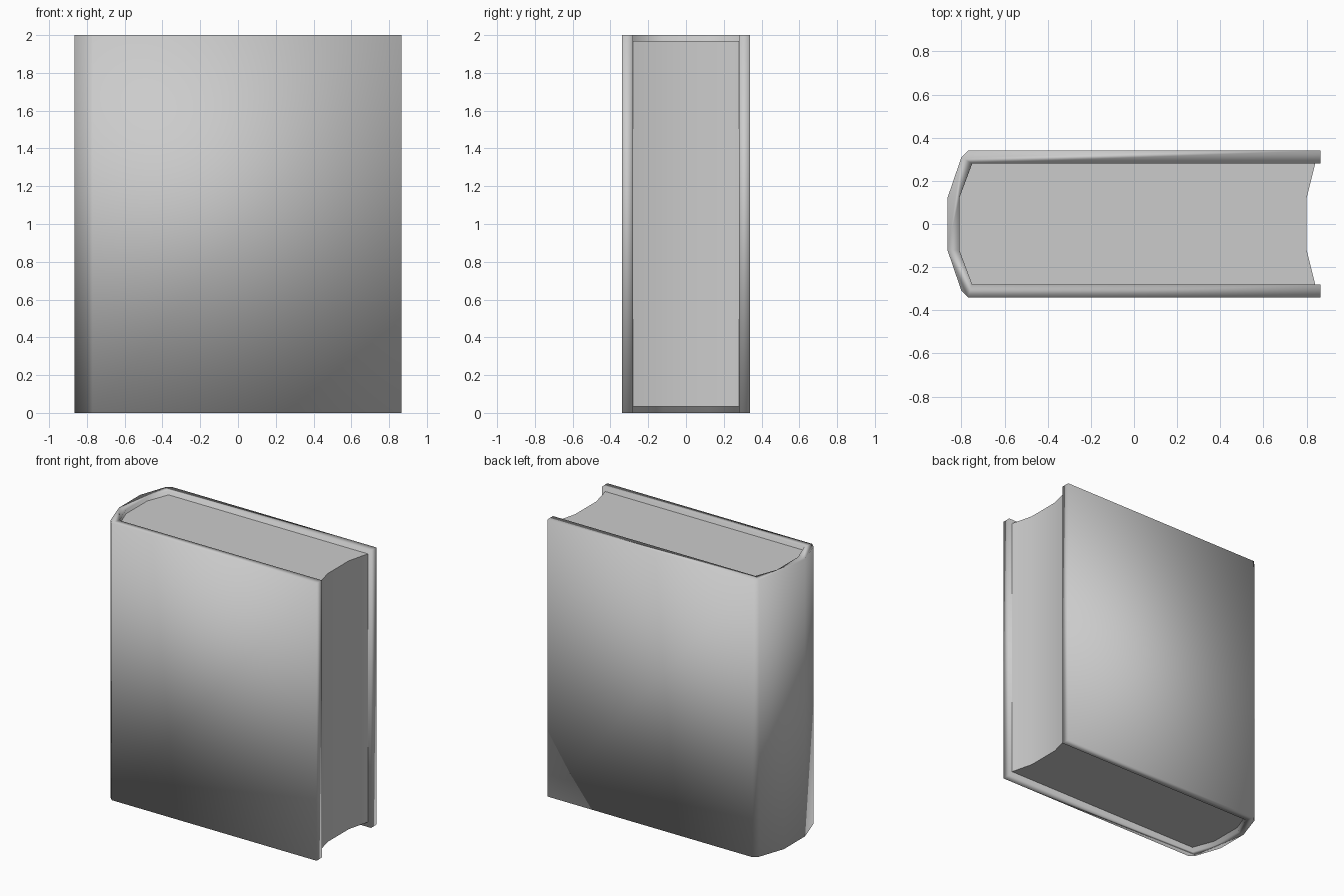
import bpy
import bmesh

cube = bpy.data.objects.get("Cube")
if cube:
    bpy.data.objects.remove(cube, do_unlink=True)

# One plain grey for the whole book
grey = bpy.data.materials.new("plain grey")
grey.use_nodes = True
colour = (0.6, 0.6, 0.6, 1)
grey.diffuse_color = colour
grey.node_tree.nodes["Principled BSDF"].inputs["Base Color"].default_value = colour


def mirrored(half):
    """Close a half outline by mirroring it across the y = 0 plane."""
    return half + [(x, -y) for x, y in reversed(half)]


def extrude_outline(name, outline, bottom, top):
    """Raise a closed outline into a solid between two heights."""
    bm = bmesh.new()
    base = bm.faces.new([bm.verts.new((x, y, bottom)) for x, y in outline])
    raised = bmesh.ops.extrude_face_region(bm, geom=[base], use_keep_orig=True)
    verts = [v for v in raised["geom"] if isinstance(v, bmesh.types.BMVert)]
    bmesh.ops.translate(bm, vec=(0, 0, top - bottom), verts=verts)
    bmesh.ops.recalc_face_normals(bm, faces=bm.faces)
    mesh = bpy.data.meshes.new(name)
    bm.to_mesh(mesh)
    bm.free()
    mesh.materials.append(grey)
    obj = bpy.data.objects.new(name, mesh)
    bpy.context.collection.objects.link(obj)
    return obj


# Wraparound cover: spine, both boards, softly shaded throughout
inner = [(-0.81, 0.12), (-0.75, 0.28), (0.865, 0.28)]
outer = [(0.865, 0.34), (-0.77, 0.34), (-0.80, 0.31), (-0.865, 0.12)]
cover = extrude_outline("cover", mirrored(inner + outer), 0, 2)
cover.data.shade_smooth()

# Page block: rounded at the spine, hollowed along the fore edge
half_pages = [(-0.81, 0.12), (-0.75, 0.28), (0.84, 0.28), (0.80, 0.12)]
pages = extrude_outline("pages", mirrored(half_pages), 0.035, 1.97)
bpy.ops.object.select_all(action="DESELECT")
pages.select_set(True)
bpy.context.view_layer.objects.active = pages
bpy.ops.object.shade_smooth_by_angle()
